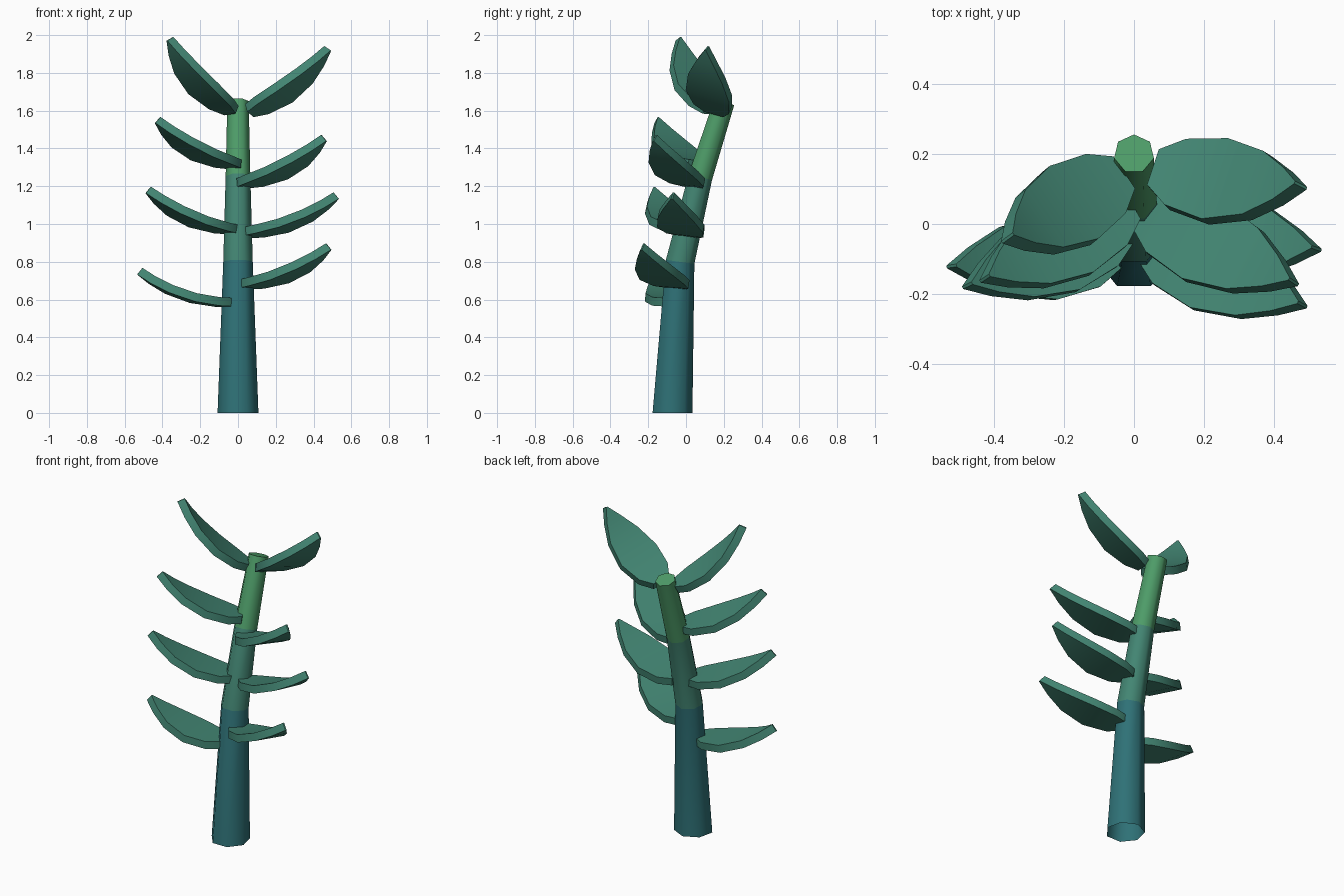
import bpy, math
from mathutils import Vector, Matrix

if "Cube" in bpy.data.objects:
    bpy.data.objects.remove(bpy.data.objects["Cube"])


def material(name, rgb):
    m = bpy.data.materials.new(name)
    m.diffuse_color = (*rgb, 1)
    m.use_nodes = True
    m.node_tree.nodes["Principled BSDF"].inputs["Base Color"].default_value = m.diffuse_color
    return m


TEAL = material("deep_teal", (0.028, 0.165, 0.182))
SEA = material("sea_green", (0.055, 0.235, 0.170))
GREEN = material("fresh_green", (0.076, 0.335, 0.140))


def make(name, verts, faces, mats, angle):
    me = bpy.data.meshes.new(name)
    me.from_pydata([tuple(v) for v in verts], [], faces)
    for m in mats:
        me.materials.append(m)
    ob = bpy.data.objects.new(name, me)
    bpy.context.collection.objects.link(ob)
    bpy.ops.object.select_all(action='DESELECT')
    ob.select_set(True)
    bpy.context.view_layer.objects.active = ob
    bpy.ops.object.shade_smooth_by_angle(angle=math.radians(angle))
    return ob


# Stem: seven-sided tapered tube leaning backwards, open at the bottom
SIDES = 7
rings = [  # y, z, radius, tilt in degrees
    (-0.077, 0.0, 0.111, 0),
    (-0.035, 0.80, 0.080, 8),
    (0.073, 1.25, 0.067, 16),
    (0.200, 1.647, 0.058, 18),
]
verts, faces = [], []
for y, z, r, tilt in rings:
    rot = Matrix.Rotation(-math.radians(tilt), 3, 'X')
    for i in range(SIDES):
        a = math.pi / 2 + 2 * math.pi * i / SIDES
        verts.append(rot @ Vector((r * math.cos(a), r * math.sin(a), 0)) + Vector((0, y, z)))
for k in range(len(rings) - 1):
    for i in range(SIDES):
        j = (i + 1) % SIDES
        faces.append((k * SIDES + i, k * SIDES + j, (k + 1) * SIDES + j, (k + 1) * SIDES + i))
faces.append(tuple(range((len(rings) - 1) * SIDES, len(rings) * SIDES)))
stem = make("stem", verts, faces, [TEAL, SEA, GREEN], 60)
for p in stem.data.polygons:  # colour changes with height
    p.material_index = min(p.index // SIDES, 2)

# Leaves: thick pointed blades curving upwards
PROFILE = [(0, 0.055), (0.13, 0.102), (0.38, 0.125), (0.65, 0.098), (0.85, 0.05), (1, 0.004)]
THICK, SAG = 0.045, 0.045


def leaf(name, base, tip, roll):
    base, tip = Vector(base), Vector(tip)
    chord = tip - base
    f = chord.normalized()
    # side vector points to the front, roll lifts the front edge
    side = Vector(((f.y - roll * f.z) / f.x, -1, roll)).normalized()
    up = f.cross(side)
    if up.z < 0:
        up = -up
    verts, faces = [], []
    for t, w in PROFILE:
        c = base + chord * t - up * (4 * SAG * t * (1 - t))
        tangent = (chord - up * (4 * SAG * (1 - 2 * t))).normalized()
        n = tangent.cross(side)
        if n.dot(up) < 0:
            n = -n
        n = n * (THICK / 2)
        verts += [c + side * w + n, c - side * w + n, c - side * w - n, c + side * w - n]
    for k in range(len(PROFILE) - 1):
        for i in range(4):
            j = (i + 1) % 4
            faces.append((4 * k + i, 4 * k + 4 + i, 4 * k + 4 + j, 4 * k + j))
    e = 4 * (len(PROFILE) - 1)
    faces += [(0, 1, 2, 3), (e + 3, e + 2, e + 1, e)]
    if f.cross(side).z < 0:  # keep normals outward on both sides
        faces = [fc[::-1] for fc in faces]
    make(name, verts, faces, [SEA], 40)


leaf("right_leaf_1", (0.03, -0.05, 0.68), (0.48, -0.23, 0.88), 0.08)
leaf("right_leaf_2", (0.04, 0.01, 0.955), (0.52, -0.07, 1.15), 0.12)
leaf("right_leaf_3", (0.02, 0.04, 1.215), (0.455, -0.165, 1.455), 0.10)
leaf("right_leaf_4", (0.06, 0.155, 1.60), (0.475, 0.11, 1.93), 0.28)
leaf("left_leaf_1", (-0.04, -0.07, 0.585), (-0.52, -0.12, 0.75), 0.03)
leaf("left_leaf_2", (-0.02, 0.0, 0.97), (-0.475, -0.175, 1.18), 0.06)
leaf("left_leaf_3", (-0.01, 0.06, 1.315), (-0.425, -0.155, 1.55), 0.08)
leaf("left_leaf_4", (-0.035, 0.14, 1.60), (-0.36, -0.04, 1.98), 0.10)

# Make sure every surface faces outward
import bmesh
for ob in bpy.data.objects:
    if "leaf" in ob.name:
        bm = bmesh.new()
        bm.from_mesh(ob.data)
        bmesh.ops.recalc_face_normals(bm, faces=bm.faces)
        bm.to_mesh(ob.data)
        bm.free()
